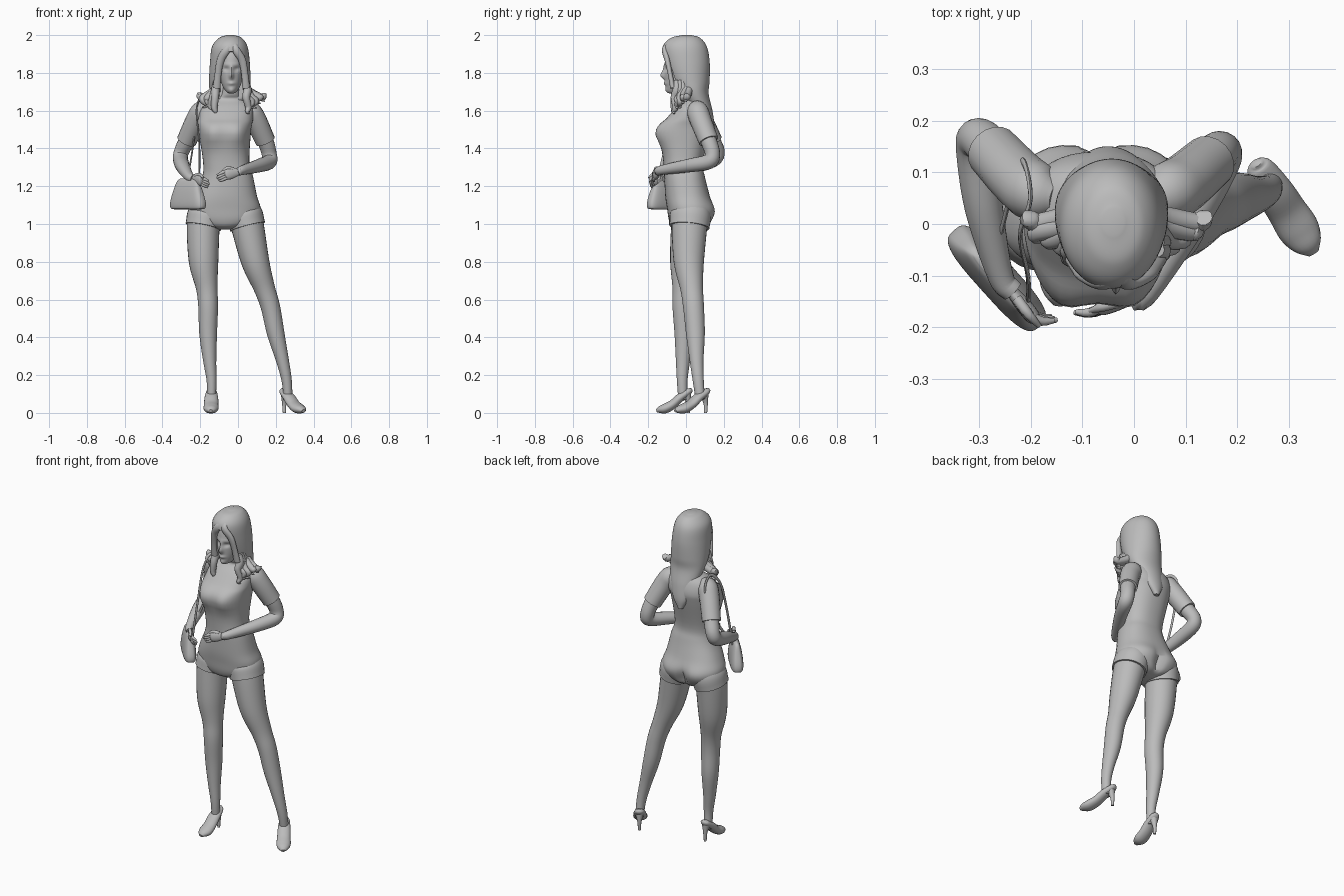
import bpy, bmesh, math, random
from mathutils import Vector, Matrix

cube = bpy.data.objects.get("Cube")
if cube:
    bpy.data.objects.remove(cube, do_unlink=True)

random.seed(4)
X, Y, Z = Vector((1, 0, 0)), Vector((0, 1, 0)), Vector((0, 0, 1))

clay = bpy.data.materials.new("plain grey")
clay.use_nodes = True
GREY = (0.5, 0.5, 0.5, 1)
clay.diffuse_color = GREY
clay.node_tree.nodes["Principled BSDF"].inputs["Base Color"].default_value = GREY


def spline(points, steps):
    """Catmull-Rom interpolation of equal-length tuples."""
    pts = [Vector(p) for p in points]
    pts = [pts[0] * 2 - pts[1]] + pts + [pts[-1] * 2 - pts[-2]]
    out = []
    for before, start, end, after in zip(pts, pts[1:], pts[2:], pts[3:]):
        for i in range(steps):
            t = i / steps
            out.append(start + (end - before) * (t / 2)
                       + (before * 2 - start * 5 + end * 4 - after) * (t * t / 2)
                       + (start * 3 - before - end * 3 + after) * (t ** 3 / 2))
    return out + [pts[-2]]


def skin(name, rings, warp=None):
    """Join rings into a capped, smooth-shaded surface."""
    bm = bmesh.new()
    loops = [[bm.verts.new(warp(p) if warp else p) for p in ring] for ring in rings]
    count = len(rings[0])
    for low, high in zip(loops, loops[1:]):
        for i in range(count):
            j = (i + 1) % count
            bm.faces.new((low[i], low[j], high[j], high[i]))
    bm.faces.new(loops[0][::-1])
    bm.faces.new(loops[-1])
    bmesh.ops.recalc_face_normals(bm, faces=bm.faces)
    mesh = bpy.data.meshes.new(name)
    bm.to_mesh(mesh)
    bm.free()
    mesh.materials.append(clay)
    obj = bpy.data.objects.new(name, mesh)
    bpy.context.collection.objects.link(obj)
    bpy.ops.object.select_all(action="DESELECT")
    obj.select_set(True)
    bpy.context.view_layer.objects.active = obj
    bpy.ops.object.shade_smooth_by_angle(angle=math.radians(50))
    return obj


def stack(name, table, power=1, sides=40, steps=5, warp=None):
    """Level rings given as height, left, right, front, back."""
    def edge(value):
        return math.copysign(abs(value) ** power, value)
    angles = [math.tau * i / sides for i in range(sides)]
    rings = []
    for height, left, right, front, back in spline(table, steps):
        rings.append([Vector(((left + right + (right - left) * edge(math.cos(a))) / 2,
                              (front + back + (back - front) * edge(math.sin(a))) / 2,
                              height)) for a in angles])
    return skin(name, rings, warp)


def tube(name, points, ref=X, flat=1, sides=18, steps=5):
    """Limb through x, y, z, radius points; flat scales the radius along ref."""
    path = spline(points, steps)
    angles = [math.tau * i / sides for i in range(sides)]
    rings = []
    for i, point in enumerate(path):
        following, previous = path[min(i + 1, len(path) - 1)], path[max(i - 1, 0)]
        along = (following - previous).to_3d().normalized()
        across = along.cross(ref).normalized()
        other = across.cross(along) * flat
        radius = max(point[3], .002)
        rings.append([point.to_3d() + (across * math.cos(a) + other * math.sin(a)) * radius
                      for a in angles])
    return skin(name, rings)


def bumps(items):
    """Soft pushes: centre, spread, movement along y."""
    def warp(point):
        push = 0
        for centre, spread, move in items:
            offset = [(a - b) / s for a, b, s in zip(point, centre, spread)]
            push += move * math.exp(-sum(k * k for k in offset))
        return point + Y * push
    return warp


def widen(points, extra):
    """Clothing layer over the start of a limb."""
    return [(x, y, z, radius + extra) for x, y, z, radius in points]


# Torso with bust and seat
curves = [((-.07, .15, 1.03), (.02, .1, .06), -.03)]
for s in (-1, 1):
    curves.append(((-.07 + s * .075, -.14, 1.48), (.065, .1, .06), -.037))
    curves.append(((-.07 + s * .095, .15, 1.06), (.08, .09, .06), .02))
stack("torso", [
    (.97, -.1, -.04, -.02, .06), (.985, -.17, .03, -.07, .11),
    (1.02, -.235, .1, -.09, .13), (1.08, -.26, .12, -.1, .14),
    (1.15, -.235, .1, -.11, .125), (1.25, -.19, .08, -.115, .1),
    (1.33, -.185, .06, -.12, .09), (1.5, -.21, .07, -.135, .13),
    (1.56, -.21, .08, -.1, .14), (1.62, -.19, .075, -.05, .125),
    (1.66, -.13, .03, -.01, .1), (1.69, -.09, .01, -.02, .075),
    (1.76, -.08, .01, -.03, .065)], power=.85, warp=bumps(curves))

# Legs, with shorts legs around their tops
legs = {
    "right": [(-.165, .02, 1.13, .052), (-.17, .024, 1.06, .087), (-.184, .015, .985, .087),
              (-.182, 0, .8, .078), (-.165, -.01, .66, .057), (-.158, -.015, .56, .052),
              (-.158, -.01, .42, .047), (-.15, -.016, .28, .035), (-.14, -.02, .17, .026),
              (-.14, -.016, .07, .023)],
    "left": [(.02, .02, 1.13, .052), (.032, .024, 1.06, .087), (.051, .018, .985, .087),
             (.092, .015, .8, .074), (.14, .03, .66, .056), (.172, .04, .56, .051),
             (.2, .05, .42, .046), (.235, .056, .28, .034), (.258, .065, .17, .027),
             (.265, .076, .07, .023)]}
for side, points in legs.items():
    tube(side + "_leg", points, ref=Y, flat=1.08, sides=28)
    tube(side + "_shorts_leg", widen(points[:3], .008), ref=Y, flat=1.12, sides=28)

# High-heeled shoes: shared profile of distance forward, height, radius
sole = [(0, .13, .01), (.01, .115, .027), (.06, .08, .036), (.1, .045, .038),
        (.14, .024, .04), (.17, .017, .03), (.19, .01, .012)]
spike = [(.024, .1, .025), (.014, .05, .012), (.014, 0, .008)]
feet = {"right": (Vector((-.14, .026, 0)), Vector((-.02, -.96, 0))),
        "left": (Vector((.237, .117, 0)), Vector((.58, -.91, 0)))}
for side, (heel, forward) in feet.items():
    for part, profile, ref, flat in (("shoe", sole, Z, .65), ("heel", spike, Y, 1)):
        tube(f"{side}_{part}", [(*(heel + forward * d + Z * h), r) for d, h, r in profile],
             ref=ref, flat=flat)

# Arms, sleeves and hands
arms = {
    "right": [(-.15, .05, 1.62, .02), (-.187, .06, 1.6, .046), (-.22, .085, 1.55, .047),
              (-.272, .14, 1.44, .043), (-.3, .165, 1.38, .04), (-.304, .14, 1.34, .04),
              (-.29, .03, 1.3, .037), (-.258, -.1, 1.25, .025), (-.235, -.13, 1.24, .022)],
    "left": [(.02, .05, 1.62, .02), (.06, .06, 1.6, .046), (.094, .077, 1.55, .047),
             (.145, .12, 1.44, .043), (.165, .14, 1.37, .04), (.165, .12, 1.33, .04),
             (.115, .02, 1.31, .036), (.025, -.13, 1.285, .025), (0, -.145, 1.275, .022)]}
hands = {"right": (Vector((-.24, -.125, 1.24)), Vector((.045, -.055, -.01)), Vector((.05, -.01, -.025))),
         "left": (Vector((0, -.143, 1.277)), Vector((-.065, -.02, -.015)), Vector((-.055, -.01, -.025)))}
for side, points in arms.items():
    tube(side + "_arm", points)
    tube(side + "_sleeve", widen(points[:4], .01))
    wrist, palm, reach = hands[side]
    spread = palm.cross(Y if side == "left" else X).normalized()
    if spread.z < 0:
        spread = -spread
    tube(side + "_palm", [(*wrist, .021), (*(wrist + palm * .6), .03),
                          (*(wrist + palm), .028), (*(wrist + palm * 1.15), .012)],
         ref=palm.cross(spread), flat=.5)
    for k in range(4):
        base = wrist + palm * .9 + spread * (.012 * k - .018)
        tip = base + reach * (1 - .1 * abs(k - 2))
        bend = (base + tip) / 2 - Y * .006
        tube(f"{side}_finger_{k}", [(*base, .009), (*bend, .009), (*tip, .005)],
             ref=spread, sides=8, steps=3)
    thumb = wrist + palm * .3 + spread * .018
    tube(side + "_thumb", [(*thumb, .011), (*(thumb + palm * .5 + spread * .012), .01),
                           (*(thumb + palm * .95), .005)], ref=Y, sides=8, steps=3)

# Head with sculpted nose, lips, chin, eye sockets and brows
middle = -.035
features = [((middle, -.12, z), (wide, .06, tall), move) for z, wide, tall, move in
            ((1.785, .011, .018, -.022), (1.815, .009, .025, -.01),
             (1.744, .02, .009, -.009), (1.708, .02, .014, -.006))]
for s in (-1, 1):
    features.append(((middle + s * .027, -.1, 1.82), (.017, .06, .012), .012))
    features.append(((middle + s * .027, -.1, 1.845), (.022, .06, .008), -.003))
face = [(1.69, .01, -.085, -.04), (1.7, .027, -.1, -.01), (1.73, .047, -.107, .03),
        (1.78, .062, -.112, .06), (1.84, .068, -.113, .08), (1.91, .062, -.1, .07),
        (1.95, .03, -.06, .04)]
stack("head", [(z, middle - half, middle + half, front, back) for z, half, front, back in face],
      sides=72, steps=10, warp=bumps(features))


# Long hair, pushed back around the face and neck
def face_opening(point):
    across, up = (point.x - middle) / .064, max(point.z - 1.785, 0) / .125
    if point.y < 0 and across * across + up * up < 1:
        return Vector((point.x, max(point.y, 0), point.z))
    return point


stack("hair", [
    (2, -.06, -.02, -.02, .03), (1.985, -.1, .02, -.08, .075),
    (1.94, -.137, .05, -.122, .11), (1.86, -.148, .062, -.118, .125),
    (1.76, -.153, .066, -.085, .125), (1.69, -.148, .062, -.035, .12),
    (1.6, -.125, .035, .03, .14), (1.52, -.1, 0, .09, .15),
    (1.46, -.07, -.04, .115, .145)], sides=80, steps=8, warp=face_opening)


def wave(amount):
    return random.uniform(-amount, amount)


# Parted fringe and loose wavy locks over the shoulders
for name, s in (("right", -1), ("left", 1)):
    tube(name + "_fringe", [
        (-.02, -.09, 1.965, .01), (middle + s * .022, -.113, 1.925, .02),
        (middle + s * .056, -.1, 1.87, .02), (middle + s * .07, -.085, 1.8, .018),
        (middle + s * .078, -.07, 1.72, .02)], ref=Y, flat=.7)
    for k in range(5):
        y, out, low = -.05 + .016 * k, .075 + .02 * k, 1.6 + .012 * k + wave(.014)
        tube(f"{name}_lock_{k}", [
            (middle + s * .08, y, 1.76, .014), (middle + s * .085, y, 1.71, .022),
            (middle + s * out + wave(.014), y - .012, 1.67, .02),
            (middle + s * (out + .015), y - .012 + wave(.014), low + .025, .017),
            (middle + s * out + wave(.014), y - .016, low, .011),
            (middle + s * (out + .02), y - .01, low - .01, .003)], ref=Y, sides=10)

# Shoulder bag with its strap
outline = [(1.078, .1, .02), (1.085, .122, .034), (1.12, .122, .037),
           (1.18, .1, .03), (1.225, .08, .018), (1.24, .06, .007)]
bag = stack("shoulder_bag", [(z, -half, half, -deep, deep) for z, half, deep in outline],
            power=.6)
bag.matrix_world = Matrix.Translation((-.265, -.105, 0)) @ Matrix.Rotation(math.radians(-48), 4, "Z")
strap = [(-.205, -.15, 1.22), (-.205, -.1, 1.42), (-.22, -.02, 1.6), (-.2, .05, 1.67),
         (-.215, .12, 1.6), (-.24, .05, 1.4), (-.27, -.07, 1.22)]
tube("bag_strap", [(*point, .009) for point in strap], flat=.5, sides=8)
